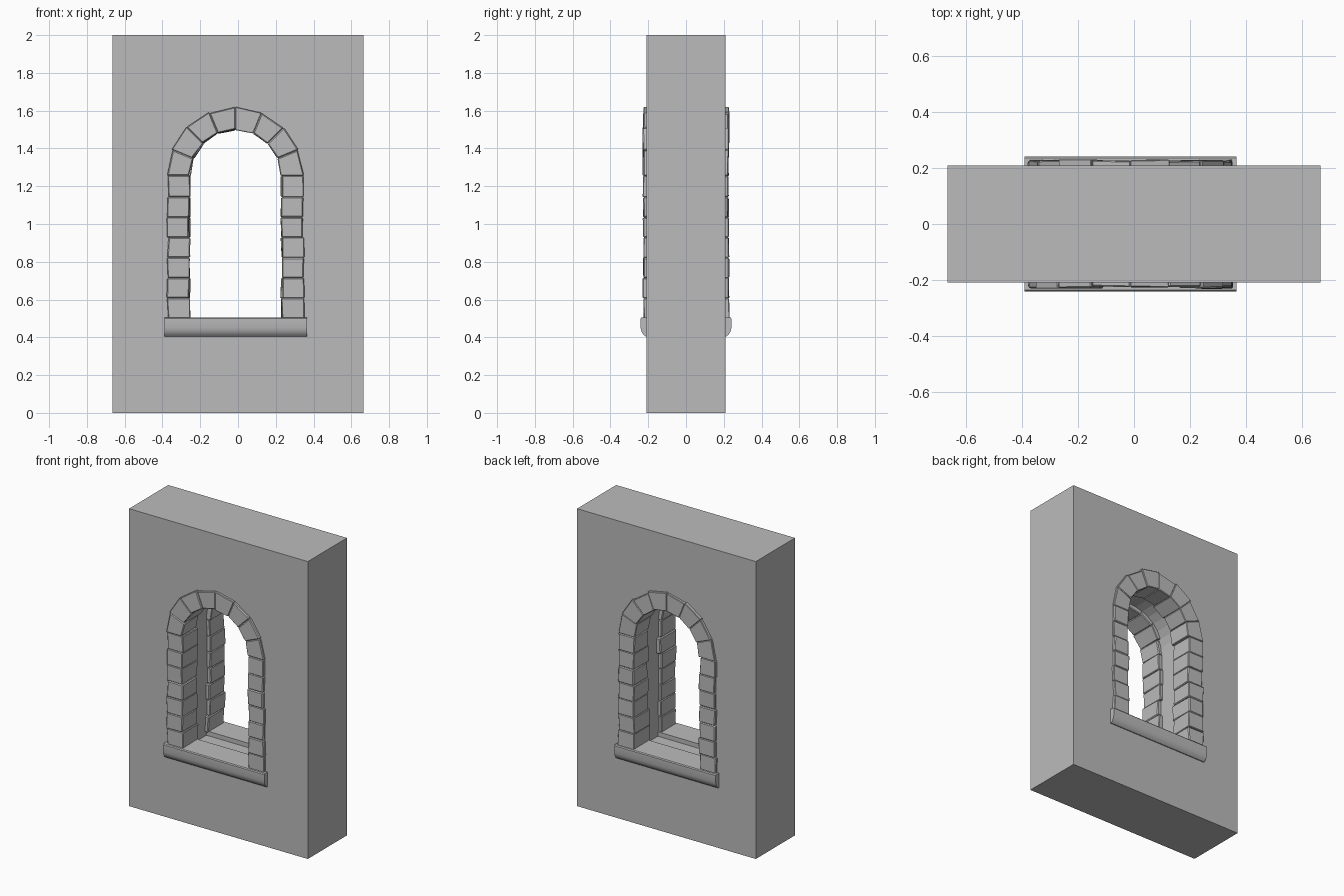
import bpy
import bmesh
import random
from math import pi, sin, cos
from mathutils import Vector

random.seed(4)
if "Cube" in bpy.data.objects:
    bpy.data.objects.remove(bpy.data.objects["Cube"], do_unlink=True)

CENTRE_X = -0.013      # middle of the window
SILL_TOP = 0.505
SPRING = 1.255         # height where the arch starts
INNER, OUTER = 0.243, 0.36
JAMB_STONES, ARCH_STONES = 7, 8
HALF_DEPTH = 0.208     # half thickness of the wall

stone = bpy.data.materials.new("grey stone")
stone.use_nodes = True
GREY = (0.5, 0.5, 0.5, 1)
stone.diffuse_color = GREY
stone.node_tree.nodes["Principled BSDF"].inputs["Base Color"].default_value = GREY


def add_mesh(name, bm):
    bmesh.ops.recalc_face_normals(bm, faces=bm.faces)
    mesh = bpy.data.meshes.new(name)
    bm.to_mesh(mesh)
    bm.free()
    obj = bpy.data.objects.new(name, mesh)
    mesh.materials.append(stone)
    bpy.context.collection.objects.link(obj)
    return obj


def select_only(obj):
    bpy.ops.object.select_all(action="DESELECT")
    obj.select_set(True)
    bpy.context.view_layer.objects.active = obj


def arch_point(angle, radius):
    return CENTRE_X - radius * cos(angle), SPRING + radius * sin(angle)


# Wall: a rectangle with an arched hole, extruded
def build_wall(radius=0.268, floor=0.475):
    hole = [arch_point(pi * i / 16, radius) for i in range(17)]
    hole += [(CENTRE_X + radius, floor), (CENTRE_X - radius, floor)]
    w = 0.665
    curve = bpy.data.curves.new("wall", "CURVE")
    curve.dimensions = "2D"
    curve.fill_mode = "BOTH"
    curve.extrude = HALF_DEPTH
    for outline in ([(-w, 0), (w, 0), (w, 2), (-w, 2)], hole):
        spline = curve.splines.new("POLY")
        spline.points.add(len(outline) - 1)
        for p, (x, z) in zip(spline.points, outline):
            p.co = (x, z, 0, 1)
        spline.use_cyclic_u = True
    wall = bpy.data.objects.new("wall", curve)
    bpy.context.collection.objects.link(wall)
    wall.rotation_euler.x = pi / 2
    select_only(wall)
    bpy.ops.object.convert(target="MESH")
    wall = bpy.context.object
    wall.data.materials.clear()
    wall.data.materials.append(stone)
    for face in wall.data.polygons:
        face.use_smooth = False


# Joints between stones, from the left foot over the arch to the right foot
def joint_list():
    step = (SPRING - SILL_TOP) / JAMB_STONES
    joints = []
    for i in range(JAMB_STONES):
        z = SILL_TOP - 0.005 + i * step
        joints.append([(CENTRE_X - r, z) for r in (INNER, OUTER)])
    for i in range(ARCH_STONES + 1):
        joints.append([arch_point(pi * i / ARCH_STONES, r) for r in (INNER, OUTER)])
    for i in reversed(range(JAMB_STONES)):
        z = SILL_TOP - 0.005 + i * step
        joints.append([(CENTRE_X + r, z) for r in (INNER, OUTER)])
    return joints


def jitter(amount):
    return random.uniform(-amount, amount)


# Surround: one chipped, bevelled block between each pair of joints
def build_surround(name, side):
    bm = bmesh.new()
    joints = joint_list()
    for k, (a, b) in enumerate(zip(joints, joints[1:])):
        front = 0.226 + jitter(0.004)
        back = 0.065 + jitter(0.012)
        grow = jitter(0.004)
        corners = []
        for y in (front, back):
            for joint in (a, b):
                inner, outer = (Vector((p[0], 0, p[1])) for p in joint)
                out = (outer - inner).normalized()
                corners.append([inner + out * (grow + jitter(0.004)), y])
                corners.append([outer + out * (grow + jitter(0.004)), y])
        verts = []
        for p, y in corners:
            verts.append(bm.verts.new((p.x, side * (y + jitter(0.002)), p.z)))
        ring = [verts[i] for i in (0, 1, 3, 2)]
        rear = [verts[i] for i in (4, 5, 7, 6)]
        faces = [bm.faces.new(ring), bm.faces.new(rear[::-1])]
        for i in range(4):
            j = (i + 1) % 4
            faces.append(bm.faces.new((ring[j], ring[i], rear[i], rear[j])))
        edges = {e for f in faces for e in f.edges}
        bmesh.ops.bevel(bm, geom=list(edges), offset=random.uniform(0.003, 0.006),
                        segments=1, affect="EDGES", profile=0.5)
    add_mesh(name, bm)


# Sill: a rounded slab profile swept across the opening
def build_sill(name, side):
    profile = [(0.065, 0.405), (0.214, 0.405), (0.227, 0.416), (0.236, 0.432),
               (0.241, 0.452), (0.241, 0.499), (0.236, SILL_TOP), (0.065, SILL_TOP)]
    bm = bmesh.new()
    face = bm.faces.new([bm.verts.new((-0.39, side * y, z)) for y, z in profile])
    swept = bmesh.ops.extrude_face_region(bm, geom=[face], use_keep_orig=True)
    moved = [g for g in swept["geom"] if isinstance(g, bmesh.types.BMVert)]
    bmesh.ops.translate(bm, verts=moved, vec=(0.755, 0, 0))
    sill = add_mesh(name, bm)
    select_only(sill)
    bpy.ops.object.shade_smooth_by_angle(angle=pi / 6)


build_wall()
for label, side in (("front", -1), ("back", 1)):
    build_surround(label + "_arch_stones", side)
    build_sill(label + "_sill", side)
